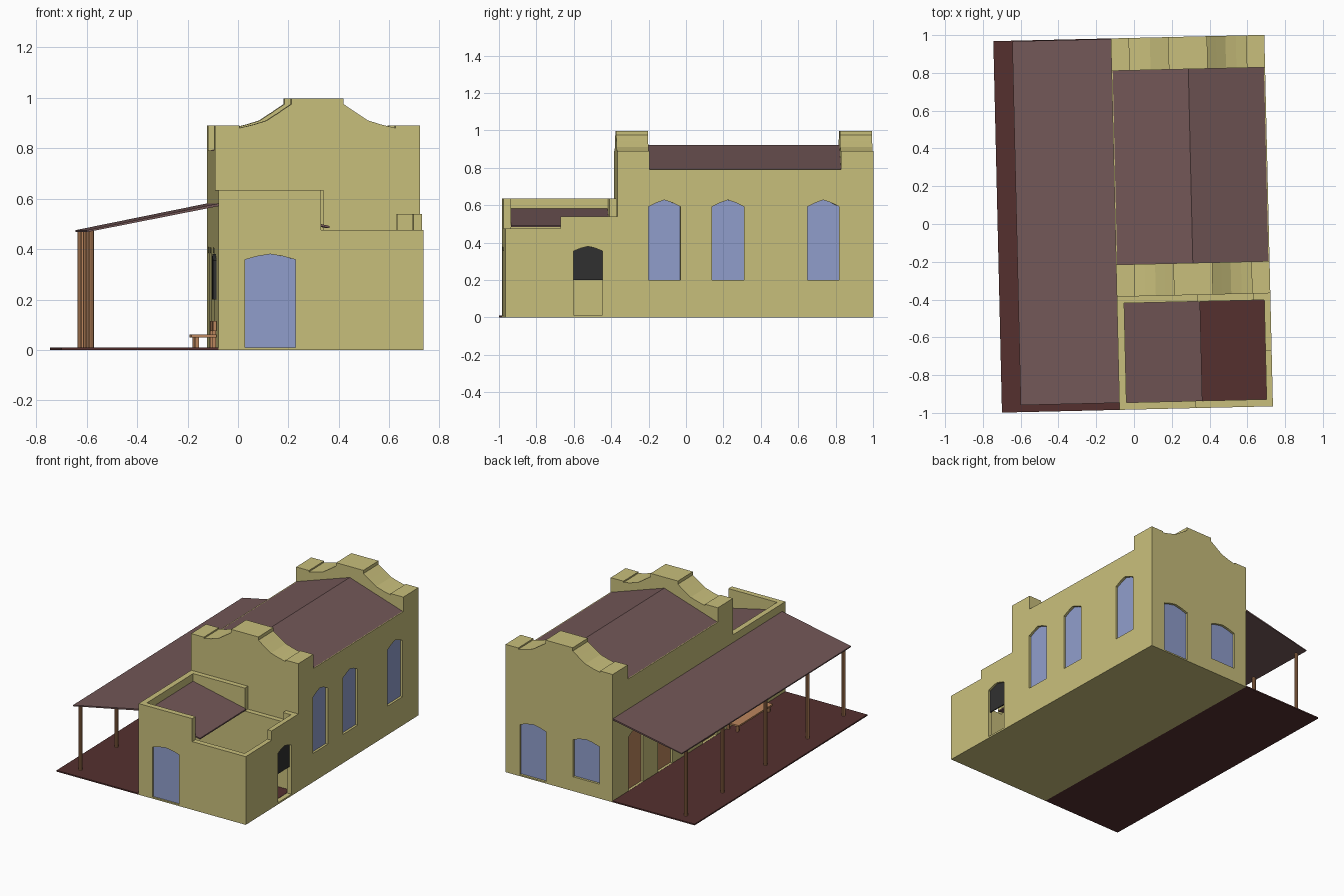
import bpy, bmesh, math

if "Cube" in bpy.data.objects:
    bpy.data.objects.remove(bpy.data.objects["Cube"])


def material(name, r, g, b):
    m = bpy.data.materials.new(name)
    m.diffuse_color = (r, g, b, 1)
    m.use_nodes = True
    m.node_tree.nodes["Principled BSDF"].inputs["Base Color"].default_value = m.diffuse_color
    return m


PLASTER = material("plaster", 0.58, 0.52, 0.20)
ROOF = material("roof_sheet", 0.17, 0.095, 0.095)
FLOOR = material("red_floor", 0.09, 0.03, 0.028)
WOOD = material("wood", 0.50, 0.24, 0.11)
GLASS = material("glass", 0.28, 0.34, 0.60)
DARK = material("dark_pane", 0.03, 0.03, 0.03)


def prism(name, axis, pts, a, b, mat):
    """Extrude a (horizontal, z) outline along x or y from a to b."""
    bm = bmesh.new()
    place = (lambda p, d: (d, p[0], p[1])) if axis == 'x' else (lambda p, d: (p[0], d, p[1]))
    lo = [bm.verts.new(place(p, a)) for p in pts]
    hi = [bm.verts.new(place(p, b)) for p in pts]
    bm.faces.new(lo)
    bm.faces.new(hi)
    n = len(pts)
    for i in range(n):
        j = (i + 1) % n
        bm.faces.new((lo[i], lo[j], hi[j], hi[i]))
    bmesh.ops.recalc_face_normals(bm, faces=bm.faces)
    me = bpy.data.meshes.new(name)
    bm.to_mesh(me)
    bm.free()
    me.materials.append(mat)
    ob = bpy.data.objects.new(name, me)
    bpy.context.collection.objects.link(ob)
    return ob


def box(name, x0, x1, y0, y1, z0, z1, mat):
    return prism(name, 'y', [(x0, z0), (x1, z0), (x1, z1), (x0, z1)], y0, y1, mat)


def arch(c, w, z0, shoulder, apex):
    h = w / 2
    return [(c - h, z0), (c + h, z0), (c + h, shoulder), (c + h * 0.5, (shoulder + apex) / 2 + 0.003),
            (c, apex), (c - h * 0.5, (shoulder + apex) / 2 + 0.003), (c - h, shoulder)]


def cut(target, axis, pts, a, b):
    cutter = prism("cutter", axis, pts, a, b, PLASTER)
    mod = target.modifiers.new("opening", 'BOOLEAN')
    mod.operation = 'DIFFERENCE'
    mod.solver = 'EXACT'
    mod.object = cutter
    bpy.context.view_layer.update()
    dg = bpy.context.evaluated_depsgraph_get()
    me = bpy.data.meshes.new_from_object(target.evaluated_get(dg))
    target.modifiers.clear()
    target.data = me
    bpy.data.objects.remove(cutter)


def recess(name, target, axis, face, out, pts, mat, depth=0.022):
    """Cut a shallow arched pocket in a wall and fill its back with a pane."""
    cut(target, axis, pts, face + out * 0.02, face - out * depth)
    prism(name, axis, pts, face - out * (depth - 0.006), face - out * (depth + 0.002), mat)


L, R = -0.10, 0.713            # side walls
F, M, B = -0.982, -0.383, 0.985  # front, hall front, back
MID = (L + R) / 2

# Hall body with recessed windows and doors
hall = box("hall_walls", L, R, M, B, 0, 0.79, PLASTER)
for i, c in enumerate((-0.132, 0.208, 0.718)):
    recess(f"side_window_{i}", hall, 'x', R, 1, arch(c, 0.17, 0.20, 0.592, 0.628), GLASS)
for i, c in enumerate((-0.12, 0.385, 0.72)):
    recess(f"veranda_door_{i}", hall, 'x', L, -1, arch(c, 0.165, 0.01, 0.385, 0.42), WOOD)
recess("back_door", hall, 'y', B, 1, arch(0.505, 0.20, 0.01, 0.36, 0.385), GLASS)
recess("back_window", hall, 'y', B, 1, arch(0.10, 0.20, 0.10, 0.36, 0.385), GLASS)

# Hall gable roof
prism("hall_roof", 'y', [(L, 0.788), (R, 0.788), (MID, 0.922)], -0.215, 0.815, ROOF)

# Curved gable parapets
half = [(0.4065, 0.89), (0.31, 0.89), (0.31, 0.88), (0.255, 0.893), (0.20, 0.91),
        (0.15, 0.943), (0.103, 0.975), (0.103, 0.998)]
outline = ([(L, 0.79)] + [(MID - d, z) for d, z in half]
           + [(MID + d, z) for d, z in reversed(half)] + [(R, 0.79)])
prism("front_parapet", 'y', outline, M, -0.213, PLASTER)
prism("back_parapet", 'y', outline, 0.813, B, PLASTER)

# Front annex: stepped walls around an open court
T = 0.038
front = prism("annex_front_wall", 'y', [(L, 0), (R, 0), (R, 0.475), (0.307, 0.475),
              (0.307, 0.635), (L, 0.635)], F, F + T, PLASTER)
recess("front_door", front, 'y', F, -1, arch(0.105, 0.20, 0.01, 0.358, 0.38), GLASS, 0.018)
prism("annex_back_wall", 'y', [(L, 0), (R, 0), (R, 0.54), (0.62, 0.54), (0.62, 0.475),
      (0.33, 0.475), (0.33, 0.635), (L, 0.635)], M - 0.035, M, PLASTER)
box("annex_left_wall", L, L + T, F + T, M - 0.035, 0, 0.635, PLASTER)
right = prism("annex_right_wall", 'x', [(F + T, 0), (M - 0.035, 0), (M - 0.035, 0.54),
              (-0.687, 0.54), (-0.687, 0.475), (F + T, 0.475)], R - 0.033, R, PLASTER)
doorway = arch(-0.54, 0.155, 0.012, 0.355, 0.38)
cut(right, 'x', doorway, R - 0.1, R + 0.1)
upper = arch(-0.54, 0.155, 0.20, 0.355, 0.38)
prism("doorway_upper_pane", 'x', upper, R - 0.022, R - 0.014, DARK)
prism("annex_left_window", 'x', upper, L - 0.014, L + 0.002, DARK)
box("annex_base", L + T, R - 0.033, F + T, M - 0.035, 0, 0.006, PLASTER)
box("annex_floor", L + T, R - 0.033, F + T, M - 0.035, 0.006, 0.014, FLOOR)
prism("annex_roof", 'y', [(L + T, 0.572), (0.34, 0.483), (0.34, 0.492), (L + T, 0.582)],
      F + T, M - 0.035, ROOF)

# Veranda floor, lean-to roof and round posts
box("veranda_floor", -0.722, L, F, B, 0, 0.009, FLOOR)
prism("veranda_roof", 'y', [(L, 0.570), (-0.622, 0.467), (-0.622, 0.475), (L, 0.581)],
      -0.945, 0.982, ROOF)
for i, y in enumerate((-0.89, -0.48, 0.0, 0.49, 0.905)):
    bpy.ops.mesh.primitive_cylinder_add(vertices=10, radius=0.0125, depth=0.463,
                                        location=(-0.603, y, 0.2405))
    post = bpy.context.object
    post.name = f"veranda_post_{i}"
    post.data.transform(post.matrix_world)
    post.location = (0, 0, 0)
    post.data.materials.append(WOOD)

# Bench against the annex wall
box("bench_seat", -0.20, -0.102, -0.69, -0.30, 0.05, 0.061, WOOD)
box("bench_back", -0.116, -0.102, -0.69, -0.30, 0.075, 0.115, WOOD)
for i, y in enumerate((-0.68, -0.326)):
    box(f"bench_front_leg_{i}", -0.187, -0.171, y, y + 0.016, 0.009, 0.05, WOOD)
    box(f"bench_back_leg_{i}", -0.118, -0.104, y, y + 0.016, 0.009, 0.11, WOOD)

# The whole house stands slightly turned on its plot
for ob in bpy.context.scene.objects:
    ob.rotation_euler.z = math.radians(1.33)
